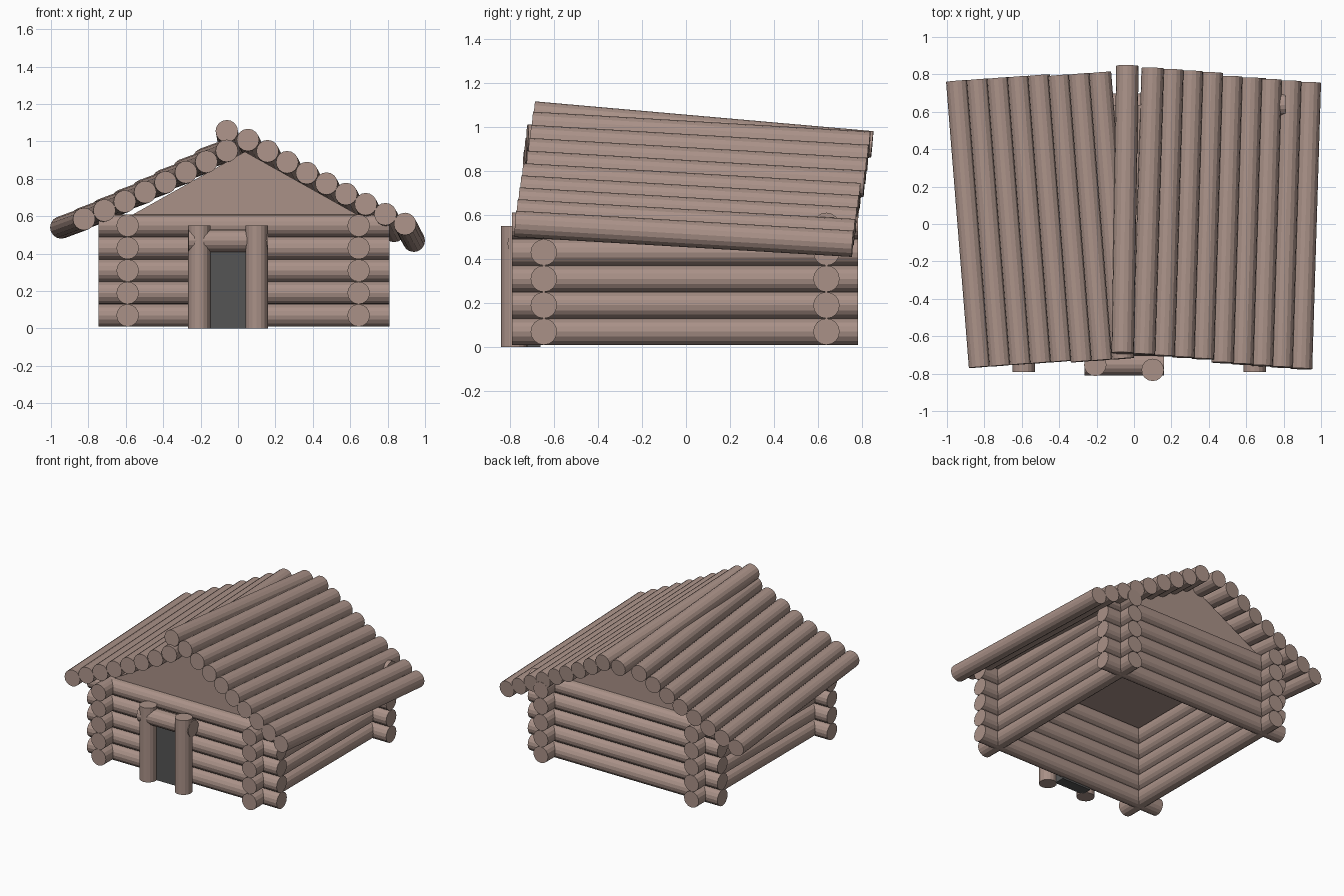
import bpy, bmesh
from mathutils import Vector

if "Cube" in bpy.data.objects:
    bpy.data.objects.remove(bpy.data.objects["Cube"])

R = 0.06  # log radius


def material(name, rgb):
    m = bpy.data.materials.new(name)
    m.diffuse_color = (*rgb, 1)
    m.use_nodes = True
    m.node_tree.nodes["Principled BSDF"].inputs["Base Color"].default_value = m.diffuse_color
    return m


WOOD = material("brown wood", (0.40, 0.285, 0.245))
DARK = material("dark grey door", (0.09, 0.09, 0.09))


def finish(bm, name, mat):
    bmesh.ops.recalc_face_normals(bm, faces=bm.faces)
    me = bpy.data.meshes.new(name)
    bm.to_mesh(me)
    bm.free()
    me.materials.append(mat)
    ob = bpy.data.objects.new(name, me)
    bpy.context.collection.objects.link(ob)
    return ob


def log(name, a, b):
    """Round log with its axis running from a to b."""
    a, b = Vector(a), Vector(b)
    d = b - a
    bm = bmesh.new()
    bmesh.ops.create_cone(bm, cap_ends=True, segments=16, radius1=R, radius2=R, depth=d.length)
    ob = finish(bm, name, WOOD)
    ob.location = (a + b) / 2
    ob.rotation_euler = d.to_track_quat('Z', 'Y').to_euler()
    return ob


def prism(name, profile, y0, y1, mat):
    """Extrude an x-z profile along y."""
    bm = bmesh.new()
    f = bm.faces.new([bm.verts.new((x, y0, z)) for x, z in profile])
    ext = bmesh.ops.extrude_face_region(bm, geom=[f])
    moved = [v for v in ext["geom"] if isinstance(v, bmesh.types.BMVert)]
    bmesh.ops.translate(bm, verts=moved, vec=(0, y1 - y0, 0))
    return finish(bm, name, mat)


def lerp(a, b, t):
    return a + (b - a) * t


# Walls: crossed logs in five courses
for i in range(5):
    z = 0.07 + 0.12 * i
    for side, y in (("front", -0.645), ("back", 0.637)):
        log(f"{side}_wall_log", (-0.745, y, z), (0.81, y, z))
    for side, x in (("left", -0.59), ("right", 0.645)):
        log(f"{side}_wall_log", (x, -0.79, z), (x, 0.78, z))

# Gable block under the roof
prism("gable", [(-0.57, 0.605), (0.645, 0.605), (0.037, 0.945)], -0.645, 0.637, WOOD)

# Door with posts and lintel
prism("door", [(-0.17, 0), (0.07, 0), (0.07, 0.43), (-0.17, 0.43)], -0.74, -0.66, DARK)
log("left_door_post", (-0.207, -0.753, 0), (-0.207, -0.753, 0.55))
log("right_door_post", (0.10, -0.78, 0), (0.10, -0.78, 0.55))
log("door_lintel", (-0.265, -0.75, 0.47), (0.16, -0.75, 0.47))

# Right roof slope: nine logs, slightly skewed, outer five set a bit forward
for i in range(9):
    t = i / 8
    a = Vector((lerp(0.053, 0.893, t), lerp(-0.697, -0.762, t), lerp(1.008, 0.559, t)))
    a.z -= 0.035 * t * (1 - t)
    if i > 3:
        a.y -= 0.012
    log("right_roof_log", a, a + Vector((0.047, 1.53, -0.09)))

# Left roof slope: eight logs, skewed outward to the back
for i in range(8):
    t = i / 7
    a = Vector((lerp(-0.06, -0.823, t), lerp(-0.712, -0.765, t), lerp(0.95, 0.585, t)))
    a.z -= 0.05 * t * (1 - t)
    if i < 3:
        a.y -= 0.008
    log("left_roof_log", a, a + Vector((-0.122, 1.53, -0.045)))

# Ridge log
log("ridge_log", (-0.06, -0.69, 1.055), (-0.035, 0.845, 0.92))
